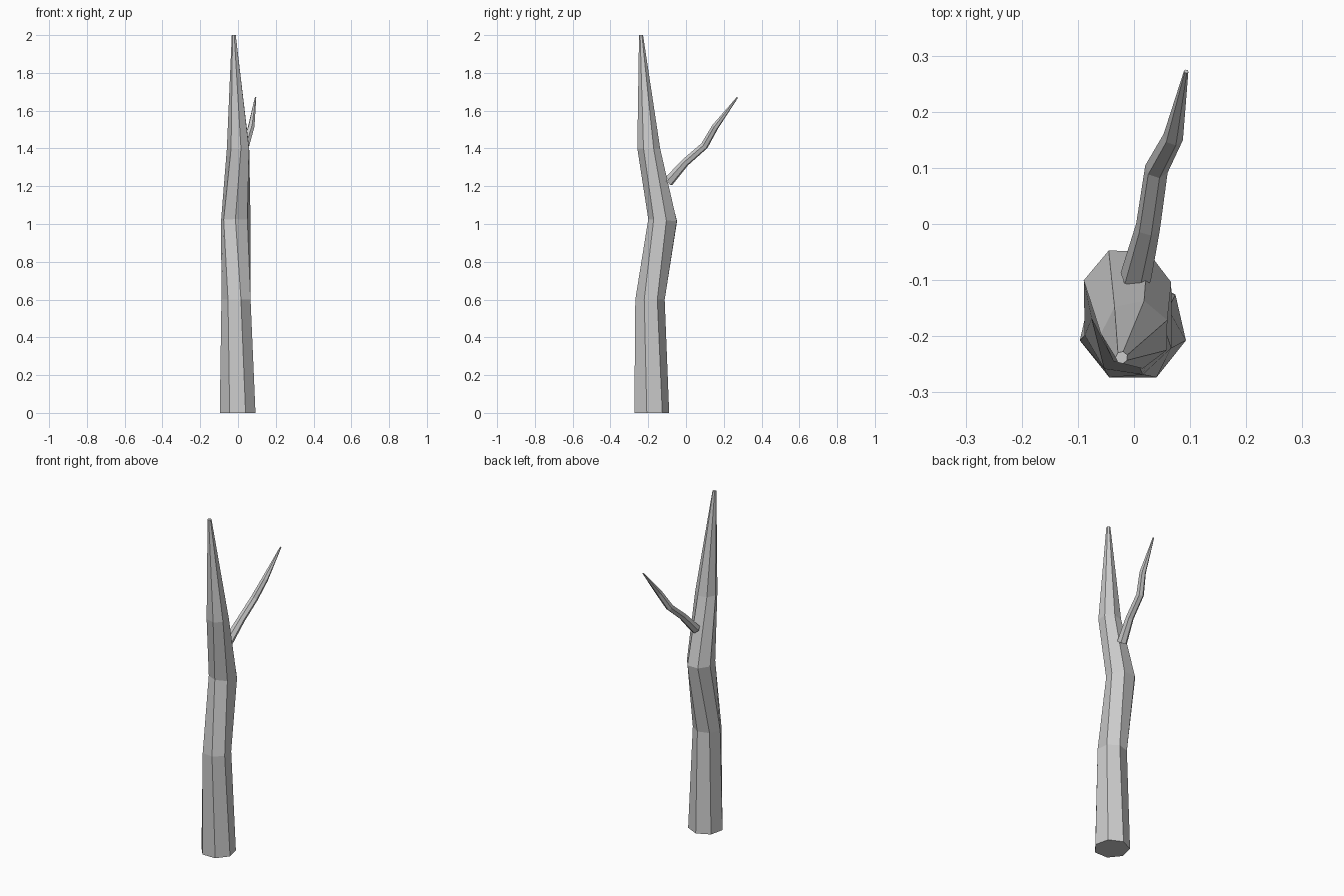
import bpy, bmesh, math
from mathutils import Vector

if "Cube" in bpy.data.objects:
    bpy.data.objects.remove(bpy.data.objects["Cube"])


def tube(name, sides, rings):
    """Loft rings given as (centre, radius, twist in degrees, axis)."""
    bm = bmesh.new()
    loops = []
    for centre, r, twist, axis in rings:
        w = Vector(axis).normalized()
        u = Vector((1, 0, 0))
        u = (u - w * u.dot(w)).normalized()
        v = w.cross(u)
        loop = []
        for i in range(sides):
            a = math.radians(90 + twist) + math.tau * i / sides
            loop.append(bm.verts.new(Vector(centre) + r * (u * math.cos(a) + v * math.sin(a))))
        loops.append(loop)
    for a, b in zip(loops, loops[1:]):
        for i in range(sides):
            j = (i + 1) % sides
            bm.faces.new((a[i], a[j], b[j], b[i]))
    bm.faces.new(loops[0][::-1])
    bm.faces.new(loops[-1])
    mesh = bpy.data.meshes.new(name)
    bm.to_mesh(mesh)
    bm.free()
    obj = bpy.data.objects.new(name, mesh)
    bpy.context.collection.objects.link(obj)
    return obj


# Crooked seven-sided trunk, slightly twisted between rings
up = (0, 0, 1)
tube("trunk", 7, [
    ((-0.002, -0.186, 0.0), 0.097, 0, up),
    ((-0.008, -0.192, 0.6), 0.080, -8.5, up),
    ((-0.012, -0.120, 1.02), 0.080, -27, (0, 0.07, 1)),
    ((0.003, -0.197, 1.4), 0.062, -14, up),
    ((-0.022, -0.238, 2.0), 0.011, -14, up),
])

# Thin branch, rings square to its path
path = [(0.003, -0.095, 1.222), (0.025, -0.005, 1.325), (0.04, 0.098, 1.415),
        (0.07, 0.155, 1.515), (0.093, 0.272, 1.67)]
radii = [0.028, 0.022, 0.021, 0.018, 0.004]
points = [Vector(p) for p in path]
rings = []
for i, p in enumerate(points):
    axis = points[min(i + 1, len(points) - 1)] - points[max(i - 1, 0)]
    rings.append((p, radii[i], 15, axis))
tube("branch", 6, rings)
